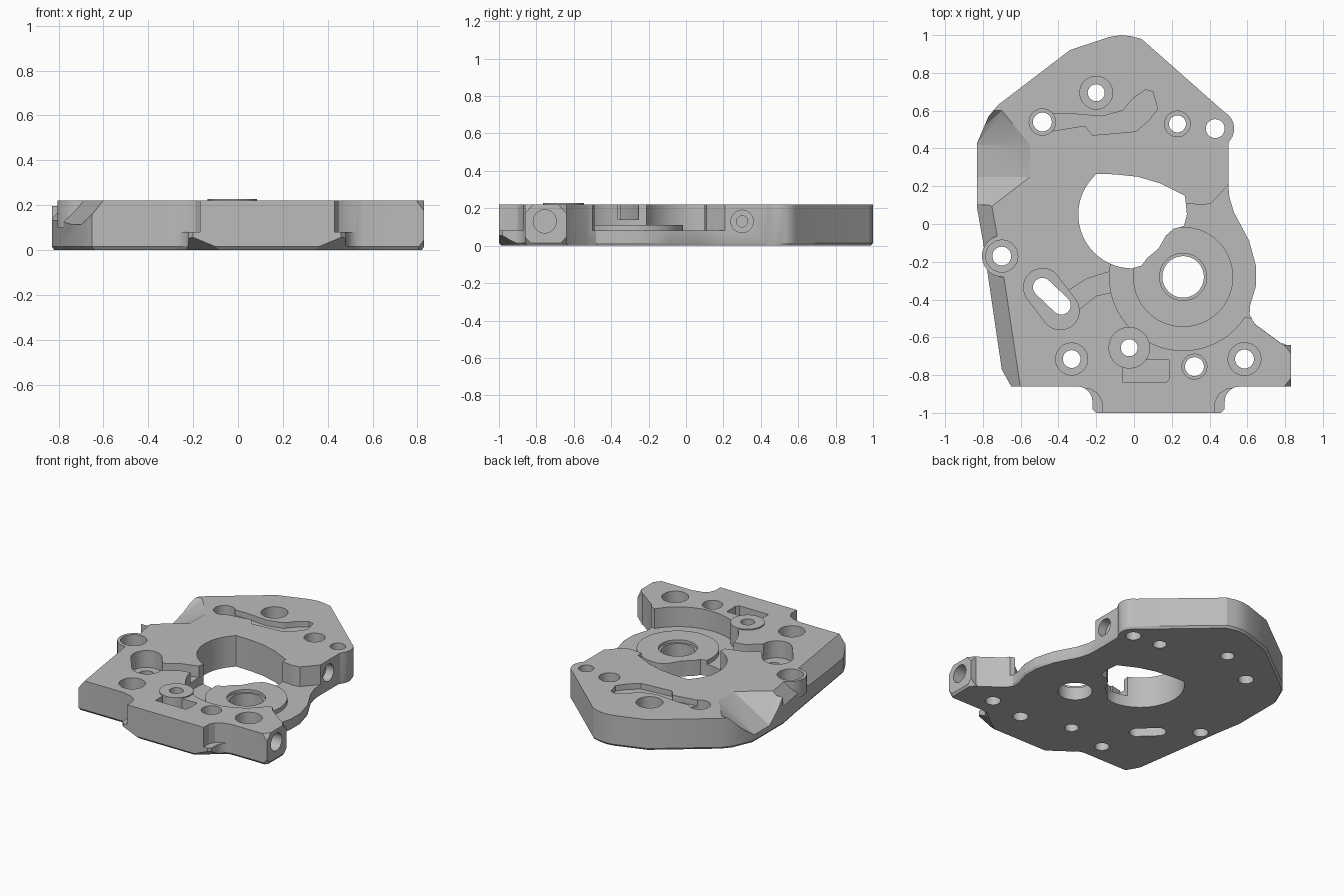
import bpy, bmesh
from math import sin, cos, pi, radians, atan2

default = bpy.data.objects.get("Cube")
if default:
    bpy.data.objects.remove(default)

TOP, FLOOR, HIGH = .22, .08, .5

metal = bpy.data.materials.new("machined grey metal")
metal.use_nodes = True
colour = (.5, .5, .5, 1)
metal.diffuse_color = colour
metal.node_tree.nodes["Principled BSDF"].inputs["Base Color"].default_value = colour


def arc(x, y, r, start=0, end=360, n=12):
    span = radians(end - start)
    return [(x + r * cos(radians(start) + span * i / n),
             y + r * sin(radians(start) + span * i / n)) for i in range(n + 1)]


def circle(x, y, r, n=40):
    return arc(x, y, r, n=n)[:-1]


def capsule(a, b, r):
    angle = atan2(b[1] - a[1], b[0] - a[0]) * 180 / pi
    return arc(*b, r, angle - 90, angle + 90) + arc(*a, r, angle + 90, angle + 270)


def make(name, bm):
    bmesh.ops.recalc_face_normals(bm, faces=bm.faces)
    mesh = bpy.data.meshes.new(name)
    bm.to_mesh(mesh)
    bm.free()
    obj = bpy.data.objects.new(name, mesh)
    bpy.context.collection.objects.link(obj)
    mesh.materials.append(metal)
    return obj


def loft(name, outline, sections):
    """Stack copies of an outline at (height, scale) and skin them."""
    bm = bmesh.new()
    rings = [[bm.verts.new((x * s, y * s, z)) for x, y in outline] for z, s in sections]
    for low, high in zip(rings, rings[1:]):
        for i in range(len(low)):
            j = (i + 1) % len(low)
            bm.faces.new((low[i], low[j], high[j], high[i]))
    bm.faces.new(rings[0])
    bm.faces.new(rings[-1])
    return make(name, bm)


def prism(name, outline, low, high):
    return loft(name, outline, [(low, 1), (high, 1)])


def hull(name, points):
    bm = bmesh.new()
    for p in points:
        bm.verts.new(p)
    result = bmesh.ops.convex_hull(bm, input=bm.verts)
    bmesh.ops.delete(bm, geom=[v for v in result["geom_interior"]
                               if isinstance(v, bmesh.types.BMVert)], context="VERTS")
    return make(name, bm)


def combine(body, tool, operation="DIFFERENCE"):
    tool.hide_render = True
    mod = body.modifiers.new(tool.name, "BOOLEAN")
    mod.object, mod.operation, mod.solver = tool, operation, "EXACT"
    bpy.context.view_layer.objects.active = body
    bpy.ops.object.modifier_apply(modifier=mod.name)
    bpy.data.objects.remove(tool)


def cut(outline, low, high=HIGH):
    combine(plate, prism("cutter", outline, low, high))


# Main body with a thin relief along its lower edge
right_side = [(.83, -.86), (.83, -.64), (.79, -.64), (.64, -.53), (.612, -.48),
              (.615, -.43), (.645, -.33), (.645, -.22), (.61, -.09), (.53, .06), (.505, .14)]
back = [(.04, .98), (-.02, .995), (-.07, 1), (-.13, .99), (-.34, .92)]
left_side = [(-.72, .63), (-.77, .57), (-.83, .43), (-.83, .08),
             (-.8, -.09), (-.7, -.77), (-.65, -.86)]
tab = (arc(-.3, -.94, .08, 90, 0, 6) + [(-.22, -.98), (-.2, -1), (.46, -1), (.48, -.98)]
       + arc(.56, -.94, .08, 180, 90, 6))
ear = [(.5, .2), (.5, .43)] + arc(.43, .505, .1, -35, 60, 10)
outline = tab + right_side + ear + back + left_side
plate = loft("mounting_plate", outline, [(0, .987), (.015, 1), (TOP, 1)])

# Front tab: narrower above the ledge, clipped lower corners
for edge, side in ((-.17, -1), (.43, 1)):
    step = [(edge, -1.1), (edge, -.94), (edge + side * .02, -.9),
            (edge + side * .06, -.875), (edge + side * .15, -.862), (edge + side * .15, -1.1)]
    cut(step, FLOOR)
    x = edge + side * .06
    combine(plate, hull("corner_cutter", [
        (x, -1.01, .075), (x - side * .18, -1.01, 0), (x, -.88, 0),
        (x - side * .18, -1.01, -.1), (x, -.88, -.1), (x, -1.01, -.1)]))

# Long left chamfer and the faceted scoop behind it
combine(plate, hull("left_chamfer_cutter", [
    (-.69, .1, .29), (-.9, .1, .06), (-.95, .1, .4),
    (-.525, -.9, .31), (-.77, -.9, 0), (-.9, -.9, .4)]))
scoop = [(-.7, .6), (-.55, .42), (-.55, .25), (-.77, .08), (-.9, .08), (-.9, .6)]
combine(plate, hull("scoop_cutter",
                    [(x, y, z) for x, y in scoop for z in (TOP, HIGH)]
                    + [(-.835, .42, .05), (-.835, .25, .05), (-.9, .42, .02), (-.9, .25, .02)]))

# Clipped corners of the side lug
for y, dy in ((-.86, 1), (-.64, -1)):
    for z, dz in ((TOP, 1), (0, -1)):
        c = (.84, y - dy * .01, z + dz * .01)
        combine(plate, hull("lug_corner_cutter", [
            c, (c[0] - .06, c[1], c[2]), (c[0], c[1] + dy * .075, c[2]),
            (c[0], c[1], c[2] - dz * .08)]))

# Open recess around the bearing seat, with its side exit
cut(circle(.26, -.28, .39, 64), FLOOR)
cut([(.59, -.49), (.62, -.5), (.75, -.5), (.75, .21), (.51, .22), (.41, .11),
     (.36, .1), (.26, .105), (.26, -.28)], FLOOR)
combine(plate, prism("bearing_seat", circle(.26, -.28, .265, 64), .04, .11), "UNION")
cut(circle(.26, -.28, .125), .09)
cut(circle(.26, -.28, .11), -.1)

# Large central opening
opening = ([(-.2, .265), (-.1, .263), (.02, .25), (.14, .215), (.27, .15), (.28, .05),
            (.265, -.01), (.21, -.025), (.17, -.06), (.13, -.13), (.07, -.18), (.04, -.22)]
           + arc(-.01, .05, .285, 270, 138, 20))
cut(opening, -.1)

# Slotted hole and the channel joining it to the recess
slot_ends = (-.485, -.335), (-.385, -.43)
cut([(-.36, -.36), (-.25, -.29), (-.12, -.25), (-.08, -.3), (-.11, -.36),
     (-.2, -.38), (-.3, -.46), (-.36, -.5)], .14)
cut(capsule((-.485, -.335), (-.39, -.46), .1), .1)
cut(capsule(*slot_ends, .05), -.1)

# Shallow pockets on the upper face
cut([(-.46, .58), (-.35, .585), (-.17, .57), (-.06, .6), (0, .67), (.06, .71), (.1, .7),
     (.125, .61), (.08, .55), (.01, .49), (-.22, .47), (-.26, .52), (-.45, .49)], .18)
cut([(-.06, -.84), (.17, -.84), (.185, -.82), (.185, -.72), (-.06, -.72)], .14)

# Raised round pads
for x, y in ((-.025, -.655), (-.695, -.17)):
    low, high = (.02, .228) if x > -.1 else (.1, TOP)
    combine(plate, prism("pad", circle(x, y, .11), low, high), "UNION")

# Bolt holes: position, bore radius, counterbore radius
bolts = [(-.2, .695, .045, .087), (-.485, .54, .05, .07), (.23, .53, .045, .068),
         (.43, .505, .05, 0), (-.7, -.17, .05, .085), (-.025, -.655, .045, 0),
         (-.33, -.715, .047, .085), (.32, -.755, .05, .066), (.585, -.715, .05, .087)]
for x, y, bore, head in bolts:
    cut(circle(x, y, bore, 32), -.1)
    if head:
        cut(circle(x, y, head, 32), .1)

# Threaded ports entering from the side
for x, y, radius, depth in ((.83, -.755, .062, .14), (.5, .3, .06, .06), (.44, .3, .03, .1)):
    port = prism("side_port", circle(0, 0, radius, 32), -depth, .05)
    port.rotation_euler.y = pi / 2
    port.location = (x, y, .13)
    bpy.context.view_layer.update()
    combine(plate, port)

# Centre on the ground and shade smoothly between sharp edges
bpy.ops.object.select_all(action="DESELECT")
plate.select_set(True)
bpy.context.view_layer.objects.active = plate
bpy.ops.object.shade_smooth_by_angle(angle=radians(25))
